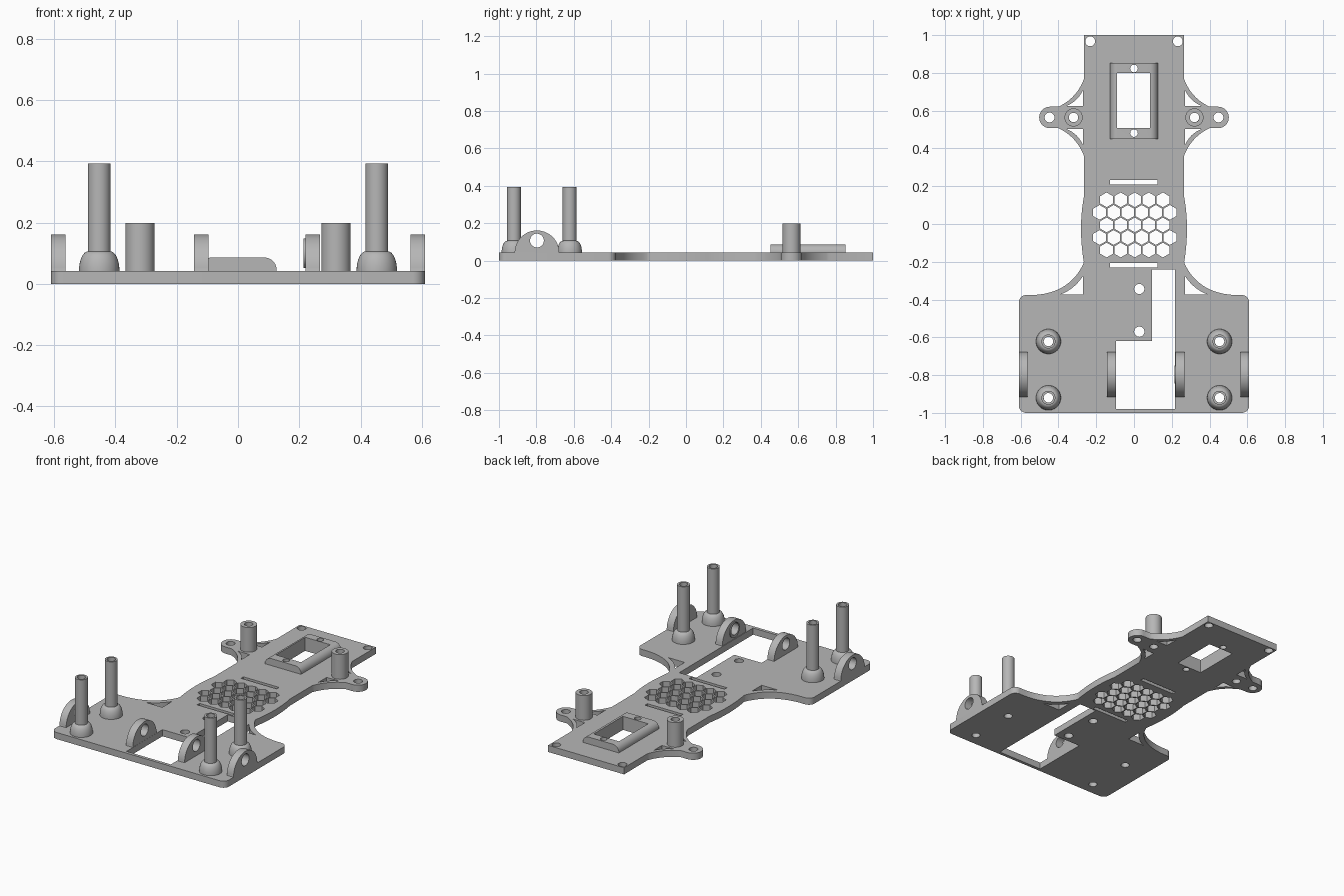
import bpy, bmesh
from math import sin, cos, pi, radians
from mathutils import Matrix, Vector

cube = bpy.data.objects.get("Cube")
if cube:
    bpy.data.objects.remove(cube, do_unlink=True)

T = 0.042      # plate thickness
BORE = 0.025   # screw hole radius
FRONT_Y, MOUNT_X = 0.564, 0.32
REAR_X, REAR_YS = 0.453, (-0.92, -0.622)

grey = bpy.data.materials.new("light_grey")
grey.use_nodes = True
grey.diffuse_color = (0.47, 0.47, 0.47, 1)
grey.node_tree.nodes["Principled BSDF"].inputs["Base Color"].default_value = (0.47, 0.47, 0.47, 1)


def arc(cx, cy, r, a0, a1, n=16):
    angles = [radians(a0 + (a1 - a0) * i / n) for i in range(n + 1)]
    return [(cx + r * cos(a), cy + r * sin(a)) for a in angles]


def circle(cx, cy, r, n=32):
    return arc(cx, cy, r, 0, 360, n)[:-1]


def bend(p, c, q, n=14):
    p, c, q = Vector(p), Vector(c), Vector(q)
    ts = [i / n for i in range(n + 1)]
    return [tuple(p * (1 - t) ** 2 + c * 2 * t * (1 - t) + q * t * t) for t in ts]


def rect(x0, y0, x1, y1):
    return [(x0, y0), (x1, y0), (x1, y1), (x0, y1)]


def flip(points):
    return [(-x, y) for x, y in reversed(points)]


def finish(obj, bm):
    bmesh.ops.remove_doubles(bm, verts=bm.verts, dist=1e-5)
    bmesh.ops.recalc_face_normals(bm, faces=bm.faces)
    bm.to_mesh(obj.data)
    bm.free()
    obj.data.materials.clear()
    obj.data.materials.append(grey)
    smooth(obj)
    return obj


def activate(obj):
    bpy.ops.object.select_all(action='DESELECT')
    obj.select_set(True)
    bpy.context.view_layer.objects.active = obj


def smooth(obj):
    activate(obj)
    bpy.ops.object.shade_smooth_by_angle(angle=radians(30))


def slab(name, loops, d0, d1, axes=None):
    """Extrude an outline with holes from d0 to d1 along the third axis."""
    curve = bpy.data.curves.new(name, 'CURVE')
    curve.dimensions = '2D'
    curve.fill_mode = 'BOTH'
    curve.extrude = (d1 - d0) / 2
    for loop in loops:
        spline = curve.splines.new('POLY')
        spline.points.add(len(loop) - 1)
        for point, (x, y) in zip(spline.points, loop):
            point.co = (x, y, 0, 1)
        spline.use_cyclic_u = True
    obj = bpy.data.objects.new(name, curve)
    bpy.context.collection.objects.link(obj)
    activate(obj)
    bpy.ops.object.convert(target='MESH')
    obj = bpy.context.view_layer.objects.active
    bm = bmesh.new()
    bm.from_mesh(obj.data)
    bm.transform(Matrix.Translation((0, 0, (d0 + d1) / 2)))
    if axes:
        bm.transform(Matrix(axes).transposed().to_4x4())
    return finish(obj, bm)


def lathe(name, profile, x, y):
    bm = bmesh.new()
    verts = [bm.verts.new((r, 0, z)) for r, z in profile]
    edges = [bm.edges.new((v, verts[i - 1])) for i, v in enumerate(verts)]
    bmesh.ops.spin(bm, geom=verts + edges, cent=(0, 0, 0), axis=(0, 0, 1),
                   angle=2 * pi, steps=40, use_merge=False)
    bm.transform(Matrix.Translation((x, y, 0)))
    mesh = bpy.data.meshes.new(name)
    obj = bpy.data.objects.new(name, mesh)
    bpy.context.collection.objects.link(obj)
    return finish(obj, bm)


# Base plate outline, left half from the back edge to the front edge
half = [(0.266, 1.0)]
half += bend((0.266, 0.765), (0.305, 0.665), (0.4, 0.621))
half += arc(0.445, FRONT_Y, 0.057, 90, -90)
half += bend((0.4, 0.507), (0.305, 0.463), (0.266, 0.363))
half += bend((0.266, 0.14), (0.295, -0.02), (0.266, -0.2))
half += bend((0.268, -0.21), (0.34, -0.365), (0.53, -0.376))
half += arc(0.57, -0.416, 0.04, 90, 0, 8)
half += arc(0.57, -0.96, 0.04, 0, -90, 8)
outline = half + flip(half)

# Openings that repeat on both sides
side_holes = [
    bend((0.27, 0.71), (0.295, 0.652), (0.355, 0.626)) + [(0.27, 0.626)],
    bend((0.27, 0.418), (0.295, 0.476), (0.355, 0.502)) + [(0.27, 0.502)],
    bend((0.27, -0.275), (0.315, -0.345), (0.387, -0.372)) + [(0.27, -0.372)],
    circle(0.232, 0.967, 0.026),
    circle(0.447, FRONT_Y, 0.026),
    circle(MOUNT_X, FRONT_Y, BORE),
] + [circle(REAR_X, y, BORE) for y in REAR_YS]

# Window, slots, wiring cutout and single holes
window = [rect(-0.09, 0.508, 0.086, 0.8), circle(0, 0.823, 0.02), circle(0, 0.481, 0.02)]
holes = window + side_holes + [flip(h) for h in side_holes]
holes += [rect(-0.126, 0.21, 0.124, 0.234), rect(-0.126, -0.23, 0.124, -0.206)]
holes += [circle(0.028, y, 0.027) for y in (-0.344, -0.57)]
holes.append([(0.096, -0.24), (0.216, -0.24), (0.216, -0.98), (-0.095, -0.98),
              (-0.095, -0.62), (0.096, -0.62)])

# Honeycomb vent
for row in range(5):
    count = 5 + row % 2
    for col in range(count):
        cx = 0.004 + (col - (count - 1) / 2) * 0.0745
        cy = -0.005 + (row - 2) * 0.0665
        holes.append(arc(cx, cy, 0.039, 30, 390, 6)[:-1])

slab("base_plate", [outline] + holes, 0, T)

# Raised window frame with rounded long edges
W, H, R = 0.126, 0.086, 0.04
profile = [(W, T - 0.005)] + arc(W - R, H - R, R, 0, 90, 10)
frame = slab("window_frame", [profile + flip(profile)], -0.852, -0.451,
             [(1, 0, 0), (0, 0, 1), (0, -1, 0)])
cutter = slab("window_cutter", window, -0.1, 0.2)
cutter.hide_render = True
cut = frame.modifiers.new("window", 'BOOLEAN')
cut.operation = 'DIFFERENCE'
cut.solver = 'EXACT'
cut.object = cutter
activate(frame)
bpy.ops.object.modifier_apply(modifier=cut.name)
bpy.data.objects.remove(cutter, do_unlink=True)
smooth(frame)

# Hollow posts
Z0 = T - 0.006
short_post = [(BORE, Z0), (0.048, Z0), (0.048, 0.198), (BORE, 0.198)]
dome = [(0.037 + 0.029 * cos(a), T + 0.064 * sin(a))
        for a in [pi / 2 * i / 8 for i in range(9)]]
tall_post = [(BORE, Z0), (0.066, Z0)] + dome + [(0.037, 0.393), (BORE, 0.393)]
for side, s in (("left", 1), ("right", -1)):
    lathe(f"{side}_short_post", short_post, s * MOUNT_X, FRONT_Y)
    for label, y in zip(("front", "rear"), REAR_YS):
        lathe(f"{side}_{label}_tall_post", tall_post, s * REAR_X, y)

# Axle brackets: half discs with a bore, standing across x
ACROSS = [(0, 1, 0), (0, 0, 1), (1, 0, 0)]
axle_hole = circle(-0.797, 0.107, 0.037)
bracket = [(-0.919, Z0), (-0.675, Z0)] + arc(-0.797, T, 0.119, 0, 180, 32)
for name, x in (("right_outer", -0.61), ("right_inner", -0.143),
                ("left_inner", 0.22), ("left_outer", 0.563)):
    slab(f"{name}_bracket", [bracket, axle_hole], x, x + 0.047, ACROSS)
slab("bracket_washer", [circle(-0.797, 0.1, 0.048), axle_hole], 0.214, 0.221, ACROSS)
